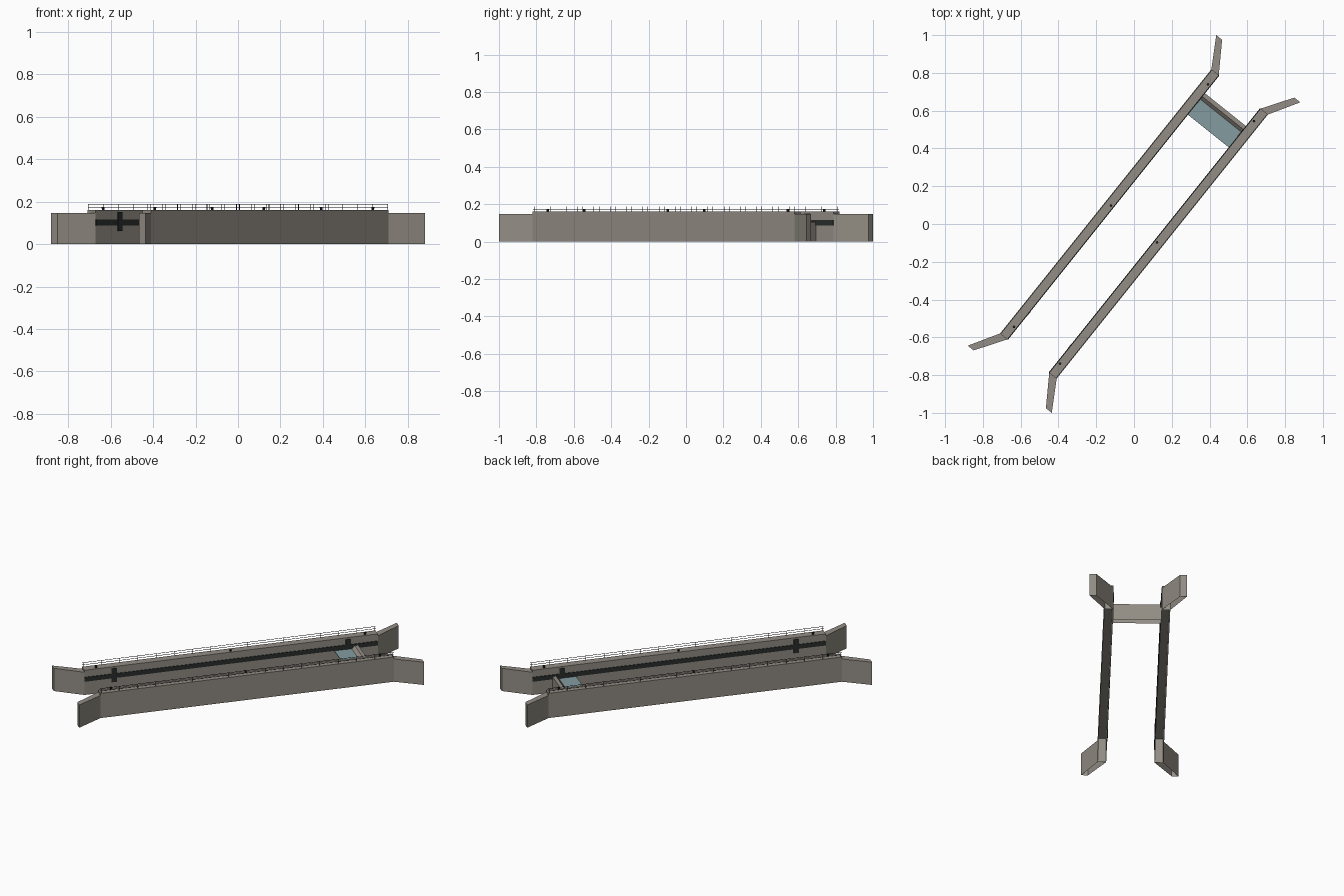
import bpy
import bmesh
from mathutils import Matrix, Vector
from math import atan2, pi

cube = bpy.data.objects.get("Cube")
if cube:
    bpy.data.objects.remove(cube)


def material(name, rgb):
    m = bpy.data.materials.new(name)
    m.use_nodes = True
    m.diffuse_color = (*rgb, 1)
    m.node_tree.nodes["Principled BSDF"].inputs["Base Color"].default_value = (*rgb, 1)
    return m


STONE = material("grey_stone", (0.29, 0.265, 0.23))
WATER = material("pale_water", (0.23, 0.33, 0.35))
TIMBER = material("dark_timber", (0.022, 0.028, 0.023))
IRON = material("black_iron", (0.02, 0.02, 0.02))

# Layout: u runs along the chamber, v across it; the whole is turned in plan
TURN = Matrix.Rotation(atan2(1.40, 1.12), 4, "Z")
HALF, INNER, OUTER = 0.896, 0.142, 0.192
BODY, TOP = 0.147, 0.16


def finish(name, bm, mat, side=1):
    """Turn the part into place; side -1 puts it on the opposite bank."""
    bmesh.ops.recalc_face_normals(bm, faces=bm.faces)
    spin = Matrix.Rotation(0 if side > 0 else pi, 4, "Z")
    bmesh.ops.transform(bm, matrix=TURN @ spin, verts=bm.verts)
    mesh = bpy.data.meshes.new(name)
    bm.to_mesh(mesh)
    bm.free()
    mesh.materials.append(mat)
    ob = bpy.data.objects.new(name, mesh)
    bpy.context.collection.objects.link(ob)
    return ob


def prism(bm, outline, offset, open_base=False):
    """Extrude a closed outline by an offset."""
    low = [bm.verts.new(p) for p in outline]
    high = [bm.verts.new(Vector(p) + Vector(offset)) for p in outline]
    n = len(low)
    if not open_base:
        bm.faces.new(low[::-1])
    bm.faces.new(high)
    for i in range(n):
        j = (i + 1) % n
        bm.faces.new((low[i], low[j], high[j], high[i]))


def box(bm, u0, u1, v0, v1, z0, z1, open_base=False):
    prism(bm, [(u0, v0, z0), (u1, v0, z0), (u1, v1, z0), (u0, v1, z0)],
          (0, 0, z1 - z0), open_base)


for side, bank in ((1, "left"), (-1, "right")):
    # Chamber wall, hollow beneath, including its coping
    bm = bmesh.new()
    box(bm, -HALF, HALF, INNER, OUTER, 0, TOP, True)
    finish(bank + "_chamber_wall", bm, STONE, side)

    # Flared wing walls at both ends
    for end, label in ((1, "upper"), (-1, "lower")):
        bm = bmesh.new()
        tip = 1.053 * end
        prism(bm, [(HALF * end, INNER, 0), (tip, 0.245, 0),
                   (tip, 0.285, 0), (HALF * end, OUTER, 0)], (0, 0, BODY), True)
        finish(bank + "_" + label + "_wing_wall", bm, STONE, side)

    # Fender rail with an upright near each end
    bm = bmesh.new()
    face = INNER - 0.004
    box(bm, -HALF, HALF, face, INNER, 0.087, 0.115)
    for u in (-0.715, 0.715):
        box(bm, u - 0.016, u + 0.016, face - 0.001, INNER, 0.062, 0.15)
    finish(bank + "_fender", bm, TIMBER, side)

    # Mooring bollards
    bm = bmesh.new()
    for u in (-0.822, 0, 0.822):
        place = Matrix.Translation((u, 0.156, TOP + 0.007))
        bmesh.ops.create_cone(bm, cap_ends=True, segments=10, radius1=0.006,
                              radius2=0.007, depth=0.014, matrix=place)
    finish(bank + "_bollards", bm, IRON, side)

    # Slender railing along the outer edge
    bm = bmesh.new()
    line, r, posts = 0.187, 0.001, 17
    for i in range(posts):
        u = -HALF + 0.005 + i * (2 * HALF - 0.01) / (posts - 1)
        box(bm, u - r, u + r, line - r, line + r, TOP, 0.188)
    for z in (0.174, 0.188):
        box(bm, -HALF, HALF, line - r, line + r, z - r, z + r)
    finish(bank + "_railing", bm, IRON, side)

# Sill across the chamber with a sloping upstream edge
bm = bmesh.new()
prism(bm, [(0.735, -INNER, 0), (0.775, -INNER, 0), (0.775, -INNER, 0.105),
           (0.753, -INNER, 0.105), (0.735, -INNER, 0.085)], (0, 2 * INNER, 0))
bm.faces.ensure_lookup_table()
base = [f for f in bm.faces if all(v.co.z < 0.001 for v in f.verts)]
bmesh.ops.delete(bm, geom=base, context="FACES_ONLY")
finish("cross_sill", bm, STONE)

# Water sheet behind the sill
bm = bmesh.new()
box(bm, 0.63, 0.735, -INNER, INNER, 0.083, 0.087)
finish("water_sheet", bm, WATER)
